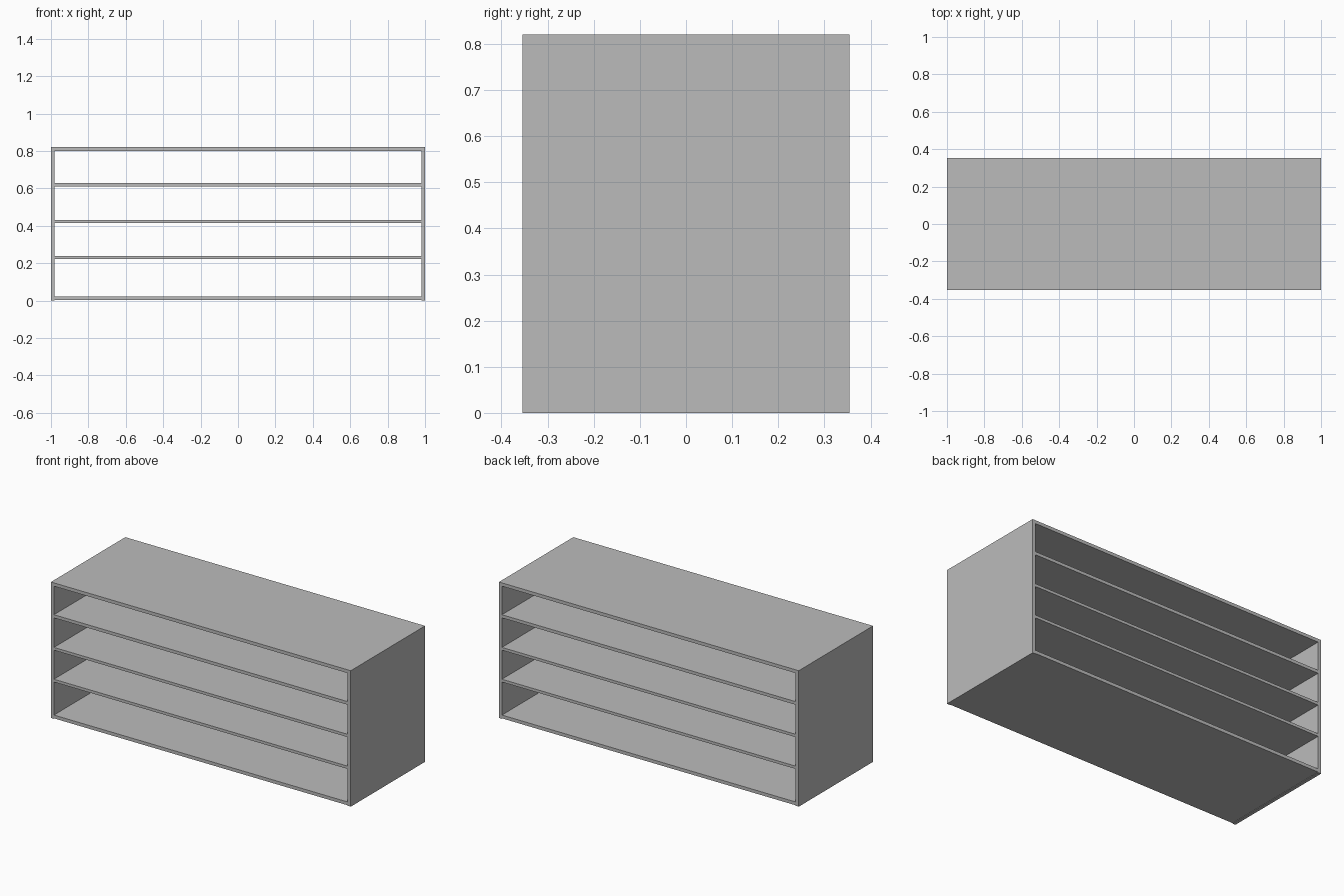
import bpy

# Remove the default cube
cube = bpy.data.objects.get("Cube")
if cube:
    bpy.data.objects.remove(cube, do_unlink=True)

# Single grey material
grey = bpy.data.materials.new("plain_grey")
grey.use_nodes = True
colour = (0.5, 0.5, 0.5, 1)
grey.diffuse_color = colour
grey.node_tree.nodes["Principled BSDF"].inputs["Base Color"].default_value = colour

WIDTH, DEPTH, HEIGHT, BOARD = 2.0, 0.708, 0.82, 0.02


def panel(name, x0, x1, z0, z1):
    """Flat board running the full depth of the rack."""
    bpy.ops.mesh.primitive_cube_add(size=1, location=((x0 + x1) / 2, 0, (z0 + z1) / 2))
    board = bpy.context.object
    board.name = name
    board.scale = (x1 - x0, DEPTH, z1 - z0)
    bpy.ops.object.transform_apply(location=False, rotation=False, scale=True)
    board.data.materials.append(grey)
    return board


# Side walls
half = WIDTH / 2
inner = half - BOARD
panel("left_side", inner, half, 0, HEIGHT)
panel("right_side", -half, -inner, 0, HEIGHT)

# Horizontal boards between the sides; front and back stay open
boards = {
    "bottom_panel": (0.003, 0.023),
    "lower_shelf": (0.222, 0.239),
    "middle_shelf": (0.414, 0.431),
    "upper_shelf": (0.609, 0.628),
    "top_panel": (HEIGHT - BOARD, HEIGHT),
}
for name, (z0, z1) in boards.items():
    panel(name, -inner, inner, z0, z1)
